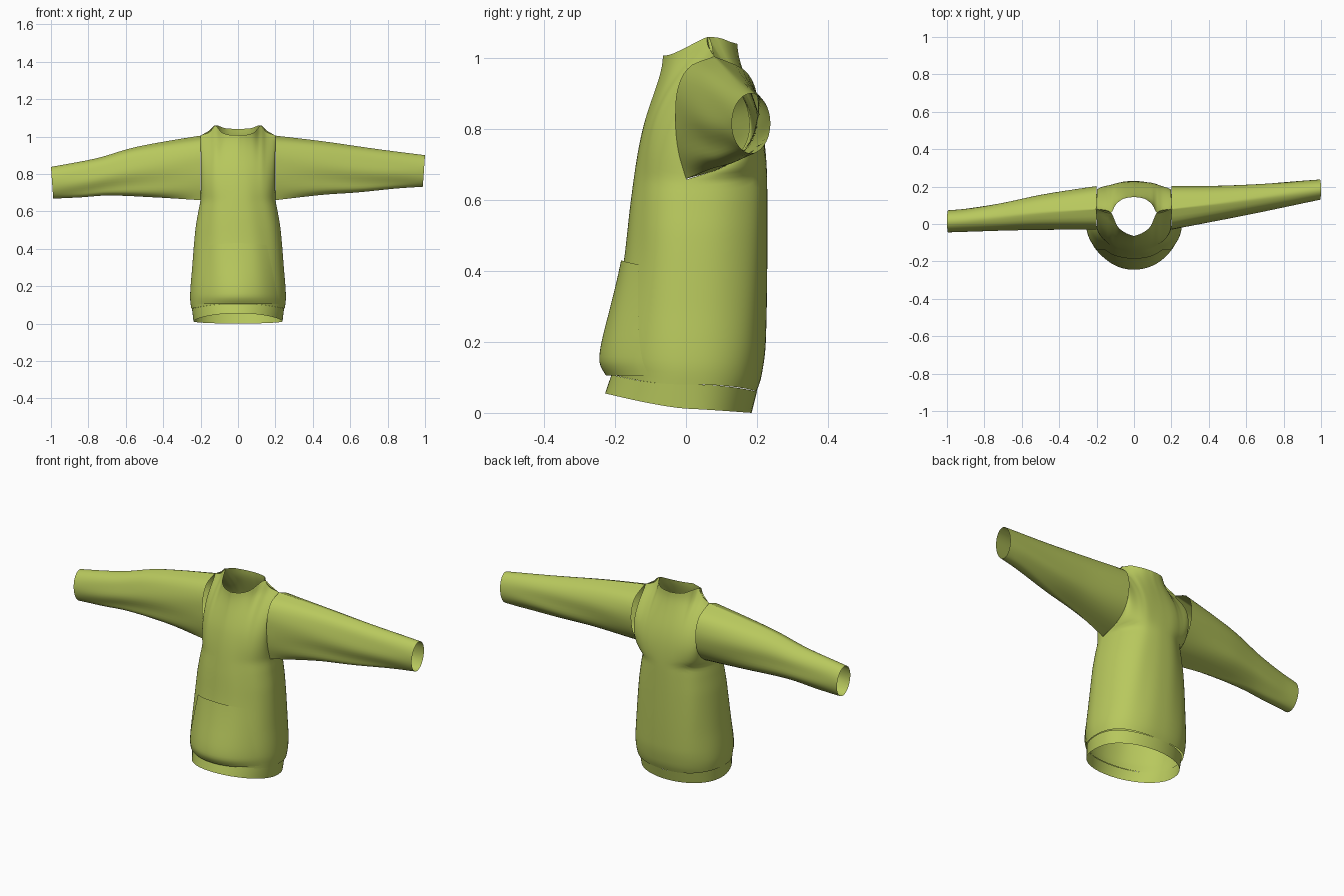
import bpy, bmesh
from math import sin, cos, pi

if "Cube" in bpy.data.objects:
    bpy.data.objects.remove(bpy.data.objects["Cube"])

cloth = bpy.data.materials.new("green_cloth")
cloth.diffuse_color = (0.48, 0.58, 0.11, 1)
cloth.use_nodes = True
cloth.node_tree.nodes["Principled BSDF"].inputs["Base Color"].default_value = cloth.diffuse_color


def curve(pts, t):
    """Smooth interpolation through (t, value) points, clamped at the ends."""
    if t <= pts[0][0]:
        return pts[0][1]
    if t >= pts[-1][0]:
        return pts[-1][1]
    i = max(k for k in range(len(pts) - 1) if pts[k][0] <= t)

    def slope(k):
        a, b = pts[max(k - 1, 0)], pts[min(k + 1, len(pts) - 1)]
        return (b[1] - a[1]) / (b[0] - a[0])
    (t0, v0), (t1, v1) = pts[i], pts[i + 1]
    h = t1 - t0
    u = (t - t0) / h
    return ((2*u**3 - 3*u*u + 1)*v0 + (u**3 - 2*u*u + u)*h*slope(i)
            + (3*u*u - 2*u**3)*v1 + (u**3 - u*u)*h*slope(i + 1))


def sheet(name, grids):
    """One mesh from point grids (lists of rows), welded where they meet."""
    bm = bmesh.new()
    for rows in grids:
        vs = [[bm.verts.new(p) for p in row] for row in rows]
        for a, b in zip(vs, vs[1:]):
            for j in range(len(a) - 1):
                bm.faces.new((a[j], a[j + 1], b[j + 1], b[j]))
    bmesh.ops.remove_doubles(bm, verts=bm.verts, dist=0.0005)
    bmesh.ops.recalc_face_normals(bm, faces=bm.faces)
    me = bpy.data.meshes.new(name)
    bm.to_mesh(me)
    bm.free()
    ob = bpy.data.objects.new(name, me)
    bpy.context.collection.objects.link(ob)
    me.materials.append(cloth)
    bpy.context.view_layer.objects.active = ob
    bpy.ops.object.select_all(action='DESELECT')
    ob.select_set(True)
    bpy.ops.object.shade_smooth_by_angle(angle=0.7)
    return ob


# Body profiles over height
WIDTH = [(.05, .245), (.14, .256), (.3, .245), (.5, .228), (.6, .212), (.67, .2), (1.06, .2)]
FRONT = [(.06, -.215), (.1, -.207), (.15, -.215), (.25, -.205), (.43, -.175), (.6, -.156),
         (.8, -.13), (.9, -.105), (1.01, -.065)]
BACK = [(.05, .195), (.1, .212), (.2, .225), (.6, .23), (.75, .228), (.85, .215), (.95, .185), (1.04, .145)]
# Armhole edges over height
HOLE_F = [(.66, 0), (.74, -.022), (.83, -.03), (.92, -.022), (.98, .015), (1.005, .08)]
HOLE_B = [(.66, 0), (.69, .1), (.75, .17), (.83, .2), (.91, .197), (.97, .16), (1.005, .08)]
# Neckline and shoulder seam over |x|
TOP_FY = [(0, -.065), (.05, -.045), (.09, -.01), (.122, .06), (.2, .08)]
TOP_FZ = [(0, 1.008), (.05, 1.01), (.09, 1.025), (.122, 1.06), (.15, 1.035), (.2, 1.005)]
TOP_BY = [(0, .145), (.06, .133), (.1, .1), (.122, .06), (.2, .08)]
TOP_BZ = [(0, 1.04), (.07, 1.045), (.122, 1.06), (.15, 1.035), (.2, 1.005)]


def body_y(s, z, front):
    mid = curve(FRONT if front else BACK, z)
    edge = curve(HOLE_F if front else HOLE_B, z)
    p = 2.0 if front else 2.4
    round_ = max(0, 1 - abs(s)**p)**(1 / p)
    fold = .004*sin(9*s + 5*z)*(1 - s*s)*s*s*3*sin(pi*min(1, max(0, z)))
    return edge + (mid - edge)*round_ + fold


def body_panel(front):
    rows = []
    for i in range(57):
        v = i/56
        row = []
        for j in range(57):
            s = sin((j/28 - 1)*pi/2)
            low = .08 + (.028 if front else -.02)*(1 - s*s)
            ax = abs(s)*.2
            z = low + (curve(TOP_FZ if front else TOP_BZ, ax) - low)*v
            top = curve(TOP_FY if front else TOP_BY, ax)
            b = v**8
            row.append((s*curve(WIDTH, z), body_y(s, z, front)*(1 - b) + top*b, z))
        rows.append(row)
    return rows


sheet("body", [body_panel(True), body_panel(False)])


# Hem band, tilted up at the front
def hem_ring(k, v):
    a = 2*pi*k/72
    s, c = cos(a), sin(a)
    x = s*(.238 + .008*v)
    if c > 0:
        y = (.185 + .015*v)*c**.85
        low, high = .012*(1 - c), .08 - .02*c*c
    else:
        y = (.228 - .018*v)*c
        low, high = .012 + .043*abs(c)**1.3, .08 + .028*c*c
    return (x, y, low + (high - low)*v)


sheet("hem_band", [[[hem_ring(k, v/4) for k in range(73)] for v in range(5)]])


# Front pouch pocket with slanted sides, sagging forward near its bottom
BULGE = [(.1, .012), (.13, .024), (.17, .025), (.3, .012), (.43, .004)]


def pocket_point(u, v):
    z = .105 + v*(.325 - .012*u*u)
    x = u*(.222 - .067*v)
    s = x/curve(WIDTH, z)
    lift = .004 + curve(BULGE, z)*(1 - u*u)
    return (x, body_y(s, z, True) - lift, z)


sheet("pocket", [[[pocket_point(j/16 - 1, i/24) for j in range(33)] for i in range(25)]])


# Sleeves: the armhole outline morphs into a round cuff
def unit_armhole(n):
    pts = []
    for k in range(2*n + 1):
        a = pi*k/n
        z = .8325 - .1725*cos(a)
        y = curve(HOLE_F if k <= n else HOLE_B, z)
        pts.append(((y + .03)/.23, (z - .66)/.345, a))
    return pts


def sleeve(name, side, y_near, y_far, z_low, z_high):
    rows = []
    outline = unit_armhole(24)
    for i in range(33):
        t = i/32
        d = .2 + .797*t
        y0, y1, z0, z1 = (curve(c, d) for c in (y_near, y_far, z_low, z_high))
        m = min(1, t*1.1)
        row = []
        for ny, nz, a in outline:
            cy, cz = .5 - .5*sin(a), .5 - .5*cos(a)
            u, w = ny + (cy - ny)*m, nz + (cz - nz)*m
            crease = .006*sin(6*a + 3*t)*sin(pi*t)*(1 - w)
            row.append((side*(d + .012*t*(w - .75)), y0 + (y1 - y0)*u + crease, z0 + (z1 - z0)*w))
        rows.append(row)
    sheet(name, [rows])


sleeve("sleeve_right", 1,
       [(.2, -.03), (.5, .03), (1, .13)], [(.2, .2), (.5, .205), (1, .238)],
       [(.2, .66), (.45, .688), (.65, .702), (.85, .722), (1, .732)],
       [(.2, 1.005), (.45, .975), (.75, .932), (1, .9)])
sleeve("sleeve_left", -1,
       [(.2, -.03), (.6, -.03), (1, -.045)], [(.2, .2), (.5, .155), (.7, .115), (.9, .082), (1, .073)],
       [(.2, .66), (.45, .675), (.7, .685), (.85, .675), (1, .668)],
       [(.2, 1.005), (.4, .972), (.57, .938), (.75, .885), (1, .837)])
